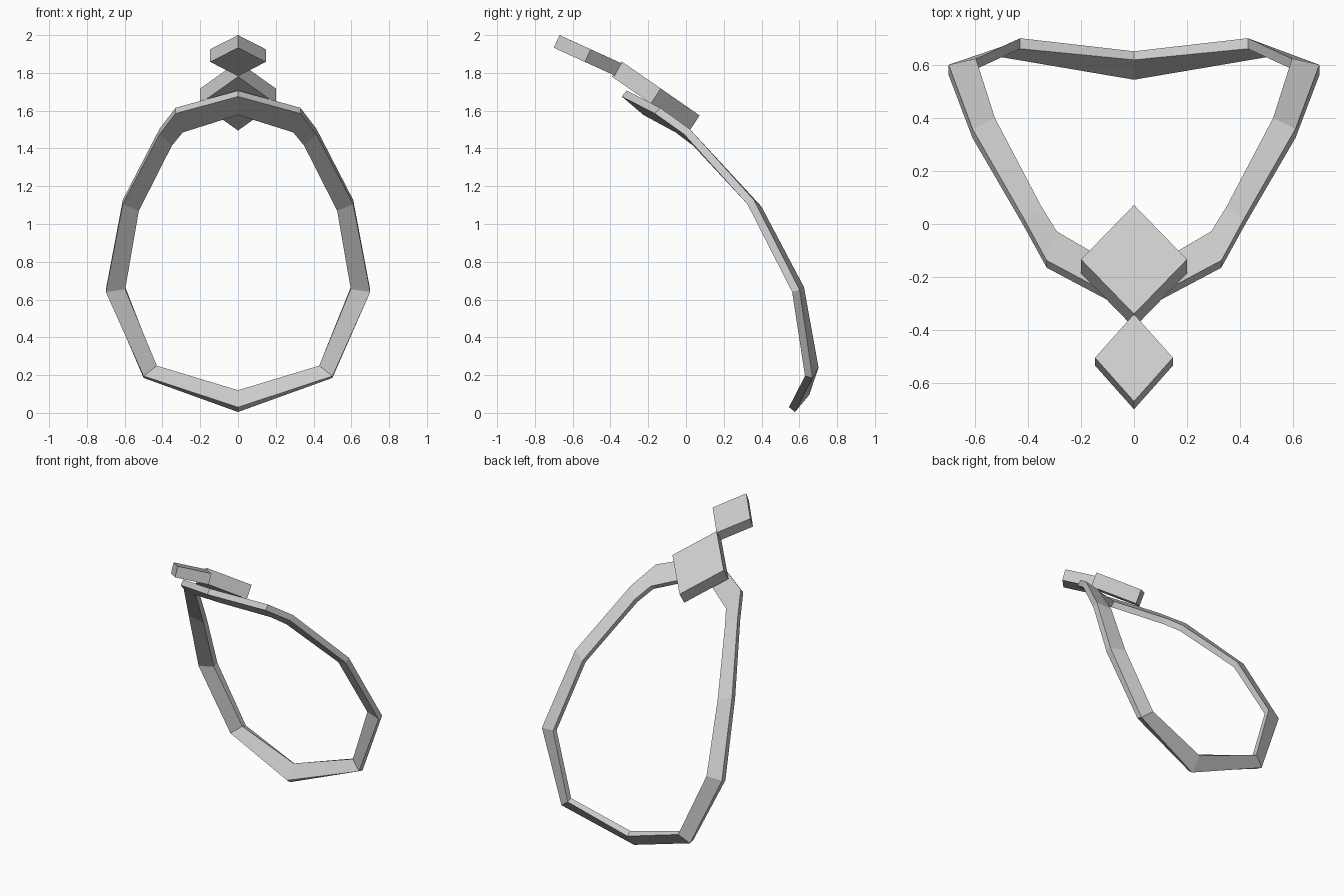
import bpy
import bmesh
from math import radians, cos, sin
from mathutils import Vector

default_cube = bpy.data.objects.get("Cube")
if default_cube:
    bpy.data.objects.remove(default_cube, do_unlink=True)

grey = bpy.data.materials.new("plain grey")
grey.use_nodes = True
grey.diffuse_color = (0.6, 0.6, 0.6, 1)
grey.node_tree.nodes["Principled BSDF"].inputs["Base Color"].default_value = grey.diffuse_color


def finish(name, bm):
    """Turn a closed bmesh into a flat shaded object."""
    bmesh.ops.recalc_face_normals(bm, faces=bm.faces)
    mesh = bpy.data.meshes.new(name)
    bm.to_mesh(mesh)
    bm.free()
    mesh.materials.append(grey)
    obj = bpy.data.objects.new(name, mesh)
    bpy.context.collection.objects.link(obj)
    return obj


def bridge(bm, first, second):
    """Join two closed loops of vertices with quads."""
    count = len(first)
    for i in range(count):
        j = (i + 1) % count
        bm.faces.new((first[i], first[j], second[j], second[i]))


def mirrored(section):
    return [Vector((-p.x, p.y, p.z)) for p in section]


def band_section(outer, inner, tilt):
    """Four corners of the band: its front edge pushed back along the tilt."""
    outer, inner = Vector(outer), Vector(inner)
    depth = BAND_DEPTH * Vector((0, cos(radians(tilt)), sin(radians(tilt))))
    return [outer, inner, inner + depth, outer + depth]


def make_band(name, stations):
    half = [band_section(*s) for s in stations]
    sections = half + [mirrored(s) for s in half[-2:0:-1]]
    bm = bmesh.new()
    loops = [[bm.verts.new(p) for p in section] for section in sections]
    for i, loop in enumerate(loops):
        bridge(bm, loop, loops[(i + 1) % len(loops)])
    return finish(name, bm)


def make_diamond(name, back, front, half_width, drop):
    """Slanted diamond plate given by its upper back and front corners."""
    back, front, drop = Vector(back), Vector(front), Vector(drop)
    middle = (back + front) / 2
    side = Vector((half_width, 0, 0))
    corners = [back, middle + side, front, middle - side]
    bm = bmesh.new()
    upper = [bm.verts.new(p) for p in corners]
    lower = [bm.verts.new(p + drop) for p in corners]
    bridge(bm, upper, lower)
    bm.faces.new(upper)
    bm.faces.new(lower)
    return finish(name, bm)


# Curved band: outer front corner, inner front corner, tilt; bottom to top
BAND_DEPTH = 0.041
make_band("curved_band", [
    ((0, 0.545, 0.03), (0, 0.62, 0.12), -38),
    ((0.5, 0.63, 0.195), (0.43, 0.662, 0.25), -14),
    ((0.7, 0.562, 0.64), (0.597, 0.585, 0.655), 16),
    ((0.61, 0.325, 1.105), (0.525, 0.365, 1.07), 33),
    ((0.415, -0.01, 1.475), (0.35, 0.038, 1.415), 46),
    ((0.33, -0.165, 1.585), (0.292, -0.055, 1.485), 48),
    ((0, -0.34, 1.675), (0, -0.225, 1.577), 50),
])

# Diamond plates at the top of the band
make_diamond("large_diamond", (0, 0.072, 1.575), (0, -0.34, 1.86), 0.2, (0, -0.052, -0.08))
make_diamond("small_diamond", (0, -0.34, 1.85), (0, -0.67, 2), 0.147, (0, -0.03, -0.067))
